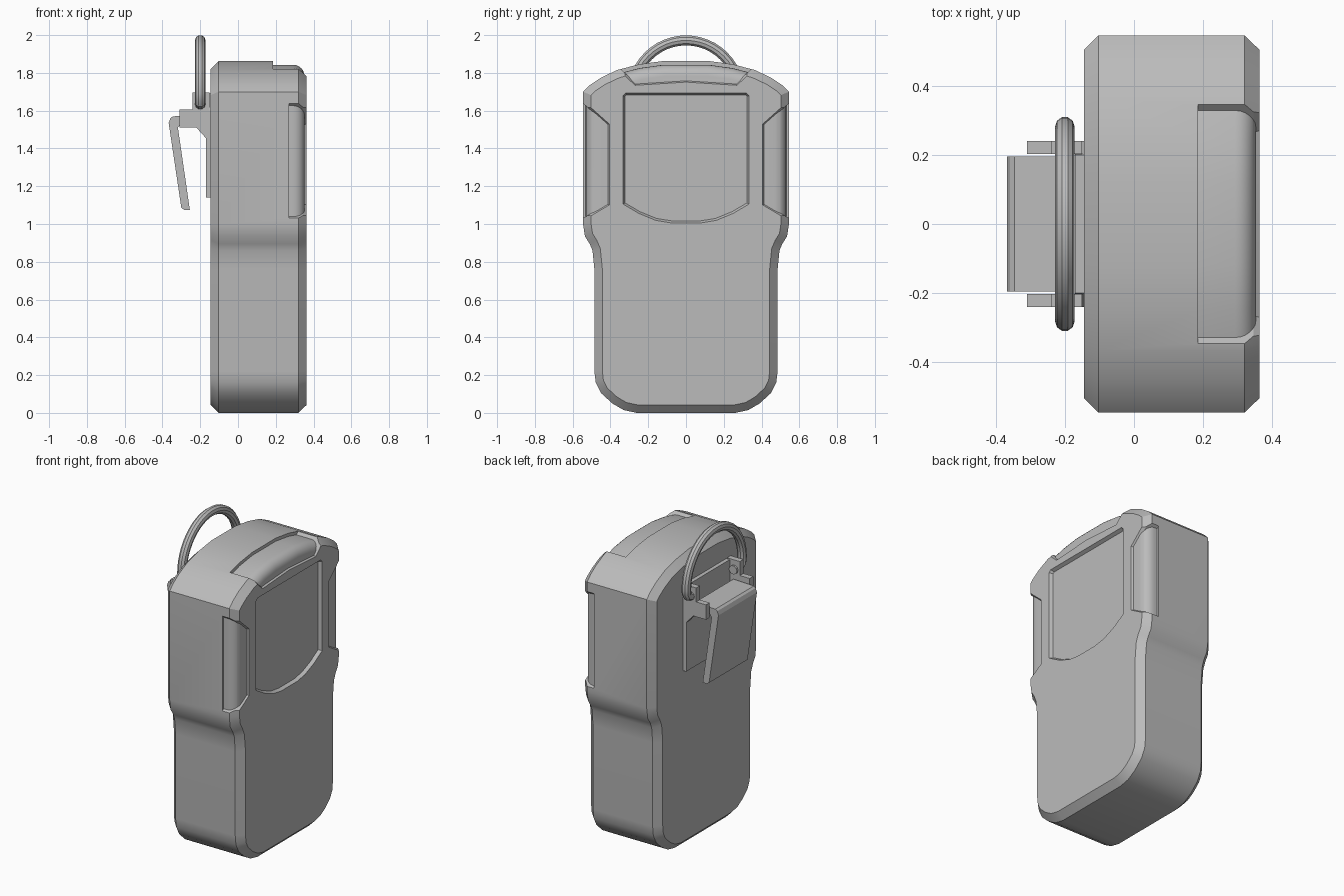
import bpy, bmesh, math
from mathutils import Vector

old = bpy.data.objects.get("Cube")
if old:
    bpy.data.objects.remove(old, do_unlink=True)

grey = bpy.data.materials.new("plain grey")
grey.use_nodes = True
grey.diffuse_color = (0.5, 0.5, 0.5, 1)
grey.node_tree.nodes["Principled BSDF"].inputs["Base Color"].default_value = (0.5, 0.5, 0.5, 1)


def offset(points, d):
    """Move a counter-clockwise outline inwards by d, with mitred corners."""
    out = []
    for i, p in enumerate(points):
        p = Vector(p)
        e1 = (p - Vector(points[i - 1])).normalized()
        e2 = (Vector(points[(i + 1) % len(points)]) - p).normalized()
        n1, n2 = Vector((-e1.y, e1.x)), Vector((-e2.y, e2.x))
        out.append(p + (n1 + n2) * d / (1 + n1.dot(n2)))
    return out


def loft(name, outline, sections, axis="x"):
    """Skin an outline through (position, inset) sections along an axis."""
    bm = bmesh.new()
    rings = []
    for t, d in sections:
        pts = offset(outline, d)
        rings.append([bm.verts.new((t, a, b) if axis == "x" else (a, t, b)) for a, b in pts])
    n = len(outline)
    for r, s in zip(rings, rings[1:]):
        for i in range(n):
            j = (i + 1) % n
            bm.faces.new((r[i], r[j], s[j], s[i]))
    bm.faces.new(rings[0])
    bm.faces.new(rings[-1])
    bmesh.ops.recalc_face_normals(bm, faces=bm.faces)
    me = bpy.data.meshes.new(name)
    bm.to_mesh(me)
    bm.free()
    me.materials.append(grey)
    ob = bpy.data.objects.new(name, me)
    bpy.context.collection.objects.link(ob)
    return ob


def activate(ob):
    bpy.ops.object.select_all(action="DESELECT")
    ob.select_set(True)
    bpy.context.view_layer.objects.active = ob


def boolean(ob, cutter, operation):
    activate(ob)
    mod = ob.modifiers.new("cut", "BOOLEAN")
    mod.operation, mod.object, mod.solver = operation, cutter, "EXACT"
    bpy.ops.object.modifier_apply(modifier=mod.name)


def smooth(ob):
    activate(ob)
    bpy.ops.object.shade_smooth_by_angle(angle=math.radians(28))


def mirrored(half):
    """Right half listed bottom to top, closed with its mirror image."""
    return half + [(-y, z) for y, z in reversed(half)]


# Housing: waisted outline with chamfered front and back rims
outline = mirrored([
    (0.26, 0.0), (0.33, 0.015), (0.39, 0.05), (0.45, 0.105), (0.478, 0.16), (0.485, 0.22),
    (0.485, 0.76), (0.495, 0.86), (0.51, 0.895), (0.535, 0.935), (0.545, 1.0),
    (0.545, 1.7), (0.51, 1.735), (0.45, 1.775), (0.365, 1.815), (0.25, 1.845), (0.12, 1.863)])
body = loft("housing", outline, [(-0.145, 0.042), (-0.103, 0), (0.32, 0), (0.363, 0.042)])

# Screen recess with sloping rim
screen = mirrored([(0.08, 1.005), (0.16, 1.018), (0.25, 1.055), (0.335, 1.105),
                   (0.335, 1.68), (0.32, 1.695)])
cutter = loft("screen_cutter", screen, [(0.342, 0.012), (0.365, 0), (0.5, 0)])
boolean(body, cutter, "DIFFERENCE")
bpy.data.objects.remove(cutter)

# Side grips and top cap: shallow recesses filled by rounded pads
grip = [(0.405, 1.1), (0.54, 1.02), (0.7, 0.93), (0.7, 1.79), (0.545, 1.655), (0.405, 1.53)]
cap = [(-0.27, 1.733), (0, 1.75), (0.27, 1.733), (0.365, 1.822), (0.365, 2.0),
       (-0.365, 2.0), (-0.365, 1.822)]
regions = [
    ("left_grip", grip, 0.27, 0.014),
    ("right_grip", [(-y, z) for y, z in reversed(grip)], 0.27, 0.014),
    ("top_cap", cap, 0.185, 0.02),
]
for name, region, back, depth in regions:
    cutter = loft(name + "_cutter", region, [(back, 0.012), (0.345, 0.012), (0.365, 0), (0.5, 0)])
    boolean(body, cutter, "DIFFERENCE")
    radius = 0.06
    arc = [math.radians(a) for a in range(0, 91, 15)]
    sections = [(0.1, depth)] + [
        (0.352 - radius + radius * math.sin(a), depth + radius * (1 - math.cos(a))) for a in arc]
    pad = loft(name, outline, sections)
    boolean(pad, cutter, "INTERSECT")
    bpy.data.objects.remove(cutter)
    smooth(pad)
smooth(body)

# Clip back plate
loft("clip_plate", [(-0.24, 1.14), (0.24, 1.14), (0.24, 1.6), (0.2, 1.69), (-0.2, 1.69), (-0.24, 1.6)],
     [(-0.17, 0), (-0.144, 0)])

# Clip ears, one on each side of the lever
ear = [(-0.31, 1.51), (-0.22, 1.51), (-0.17, 1.455), (-0.15, 1.455), (-0.15, 1.695),
       (-0.24, 1.695), (-0.24, 1.605), (-0.31, 1.605)]
for side, s in (("left", 1), ("right", -1)):
    loft(side + "_clip_ear", ear, [(s * 0.203, 0), (s * 0.24, 0)], "y")

# Clip lever: bent sheet sloping down towards the housing
lever = [(-0.3, 1.085), (-0.285, 1.075), (-0.255, 1.075), (-0.318, 1.51), (-0.3, 1.535),
         (-0.2, 1.545), (-0.2, 1.575), (-0.345, 1.57), (-0.358, 1.56), (-0.367, 1.535)]
smooth(loft("clip_lever", lever, [(-0.195, 0), (0.195, 0)], "y"))

# Wire loop: half ring with ends turned in through the ears
path = [(0.19, 1.635), (0.24, 1.635), (0.268, 1.643), (0.28, 1.665)]
path += [(0.282 * math.cos(math.pi * i / 24), 1.69 + 0.282 * math.sin(math.pi * i / 24))
         for i in range(25)]
path += [(-y, z) for y, z in reversed(path[:4])]
curve = bpy.data.curves.new("wire_loop", "CURVE")
curve.dimensions = "3D"
curve.bevel_depth = 0.028
curve.bevel_resolution = 3
curve.use_fill_caps = True
spline = curve.splines.new("POLY")
spline.points.add(len(path) - 1)
for p, (y, z) in zip(spline.points, path):
    p.co = (-0.2, y, z, 1)
curve.materials.append(grey)
loop = bpy.data.objects.new("wire_loop", curve)
bpy.context.collection.objects.link(loop)
activate(loop)
bpy.ops.object.convert(target="MESH")
smooth(bpy.context.view_layer.objects.active)
